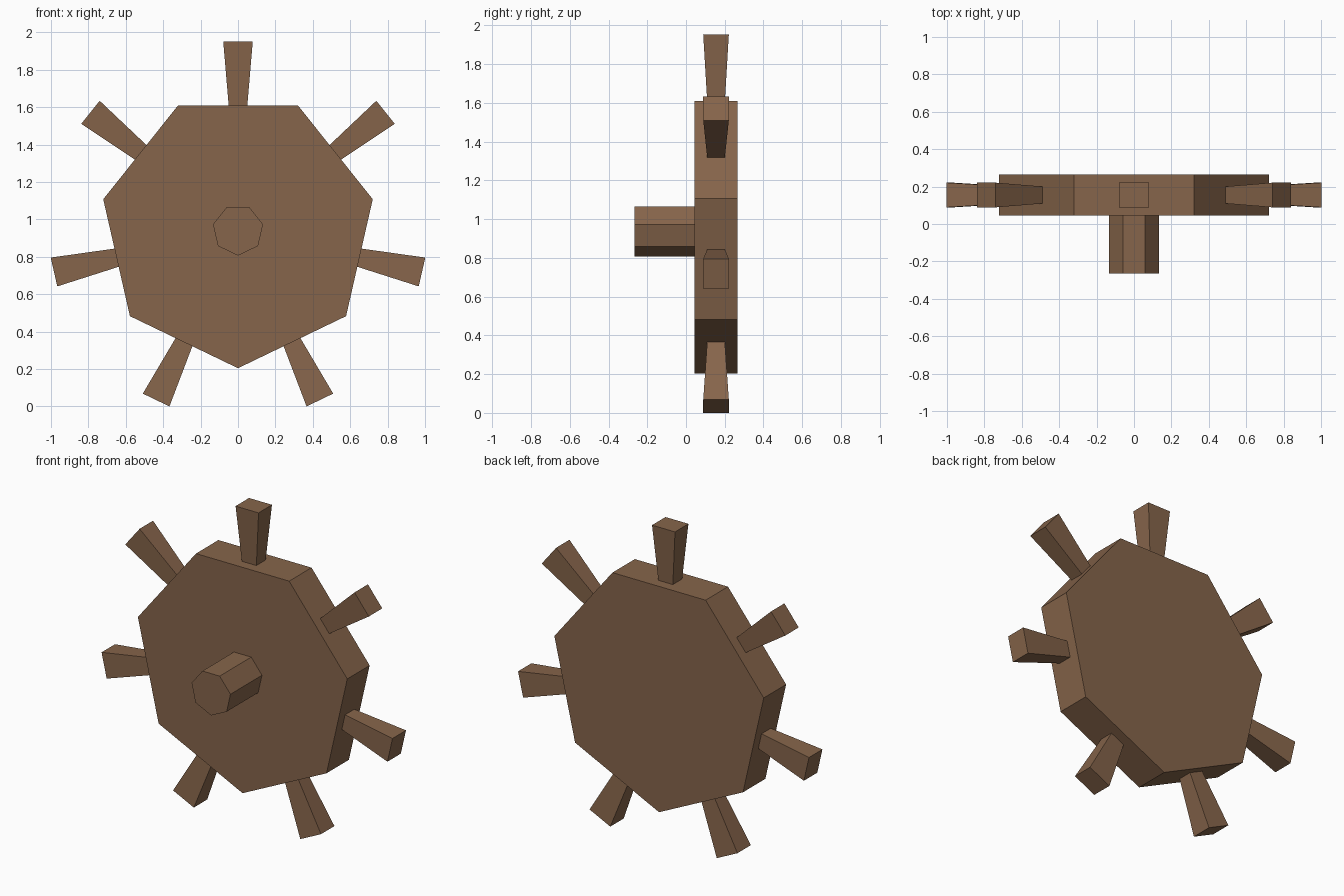
import bpy
import math
from mathutils import Matrix

if "Cube" in bpy.data.objects:
    bpy.data.objects.remove(bpy.data.objects["Cube"])

SIDES = 7
CENTRE_Z = 0.943
RADIUS = 0.739
APOTHEM = RADIUS * math.cos(math.pi / SIDES)
DISC_FRONT, DISC_BACK = 0.045, 0.265

wood = bpy.data.materials.new("brown_wood")
wood.diffuse_color = (0.24, 0.13, 0.07, 1)
wood.use_nodes = True
wood.node_tree.nodes["Principled BSDF"].inputs["Base Color"].default_value = wood.diffuse_color


def add_mesh(name, verts, faces):
    mesh = bpy.data.meshes.new(name)
    mesh.from_pydata(verts, [], faces)
    mesh.materials.append(wood)
    obj = bpy.data.objects.new(name, mesh)
    bpy.context.collection.objects.link(obj)
    return obj


def bridge(name, first, last):
    """Closed solid between two matching rings, counter-clockwise seen from the last ring."""
    n = len(first)
    faces = [(i, (i + 1) % n, n + (i + 1) % n, n + i) for i in range(n)]
    faces += [tuple(reversed(range(n))), tuple(range(n, 2 * n))]
    return add_mesh(name, first + last, faces)


def heptagon(radius, y):
    # One corner points straight down
    angles = [-2 * math.pi * i / SIDES for i in range(SIDES)]
    return [(radius * math.sin(a), y, CENTRE_Z - radius * math.cos(a)) for a in angles]


def rectangle(half_x, half_y, z):
    return [(sx * half_x, sy * half_y, z) for sx, sy in ((-1, -1), (1, -1), (1, 1), (-1, 1))]


# Wheel body and the axle stub on its front
bridge("wheel_disc", heptagon(RADIUS, DISC_FRONT), heptagon(RADIUS, DISC_BACK))
bridge("axle", heptagon(0.137, -0.265), heptagon(0.137, DISC_FRONT + 0.02))

# Flared pegs, one standing on the middle of every flat edge
for i in range(SIDES):
    peg = bridge(f"peg_{i + 1}",
                 rectangle(0.049, 0.045, APOTHEM - 0.01),
                 rectangle(0.079, 0.066, 1.009))
    peg.data.transform(Matrix.Translation((0, 0.155, CENTRE_Z))
                       @ Matrix.Rotation(2 * math.pi * i / SIDES, 4, 'Y'))
